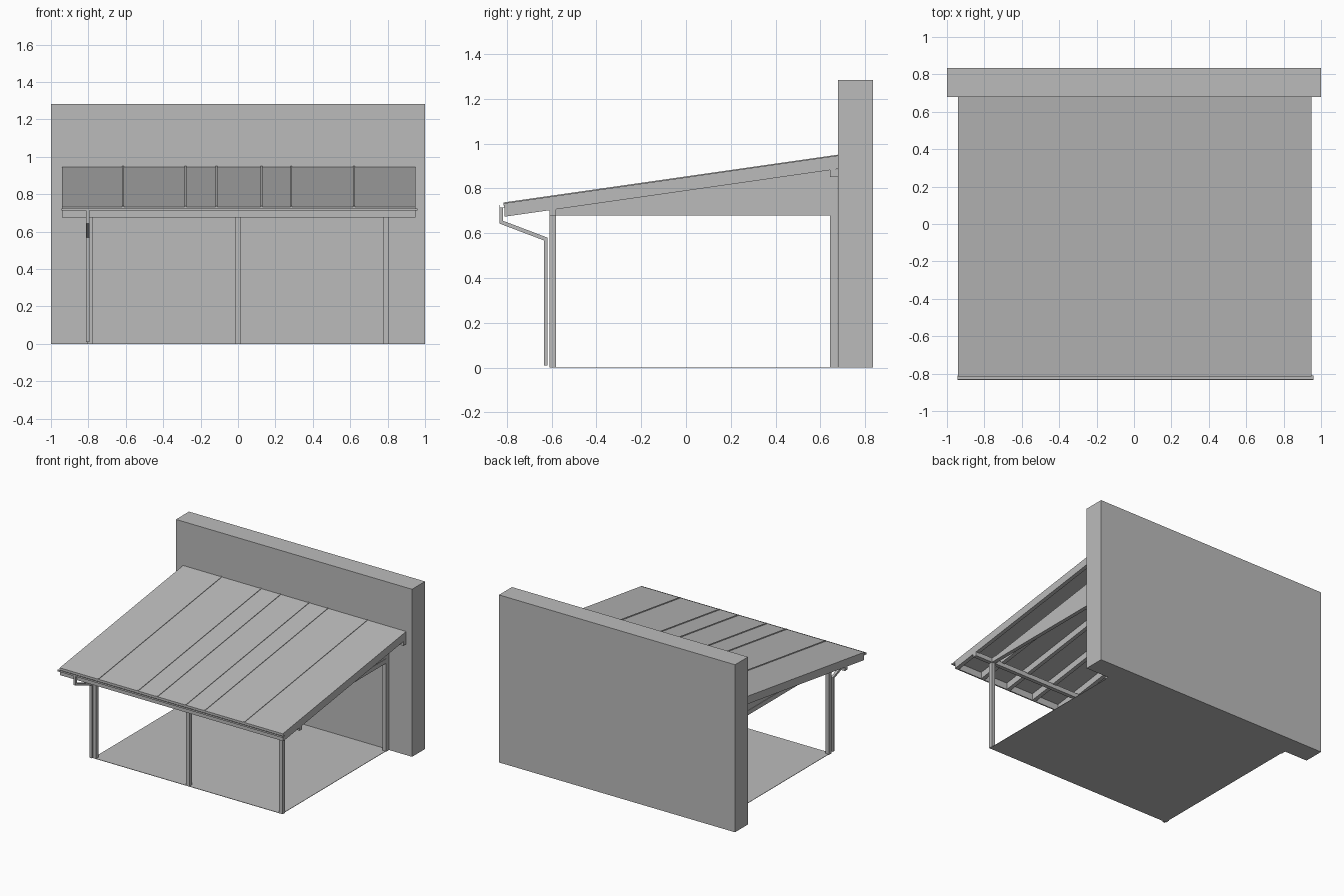
import bpy

if "Cube" in bpy.data.objects:
    bpy.data.objects.remove(bpy.data.objects["Cube"], do_unlink=True)

grey = bpy.data.materials.new("plain grey")
grey.use_nodes = True
colour = (0.5, 0.5, 0.5, 1)
grey.diffuse_color = colour
grey.node_tree.nodes["Principled BSDF"].inputs["Base Color"].default_value = colour


def prism(name, x0, x1, profile):
    """Extrude a side profile of (y, z) points from x0 to x1."""
    n = len(profile)
    verts = [(x, y, z) for x in (x0, x1) for y, z in profile]
    faces = [tuple(reversed(range(n))), tuple(range(n, 2 * n))]
    faces += [(i, (i + 1) % n, (i + 1) % n + n, i + n) for i in range(n)]
    mesh = bpy.data.meshes.new(name)
    mesh.from_pydata(verts, [], faces)
    mesh.materials.append(grey)
    obj = bpy.data.objects.new(name, mesh)
    bpy.context.collection.objects.link(obj)
    return obj


def box(name, x0, x1, y0, y1, z0, z1):
    return prism(name, x0, x1, [(y0, z0), (y1, z0), (y1, z1), (y0, z1)])


def sloped(name, x0, x1, y0, y1, low, high):
    """Bar following the roof pitch, low and high measured below the roof top."""
    def top(y):
        return 0.733 + (y + 0.815) * 0.143
    return prism(name, x0, x1, [(y0, top(y0) + low), (y1, top(y1) + low),
                                (y1, top(y1) + high), (y0, top(y0) + high)])


# House wall and patio
box("house_wall", -1, 1, 0.678, 0.835, 0, 1.283)
box("patio_floor", -0.8, 0.8, -0.61, 0.678, 0, 0.003)

# Posts and the beams they carry
for x in (-0.79, 0, 0.79):
    box("front_post", x - 0.015, x + 0.015, -0.61, -0.58, 0, 0.69)
    box("back_post", x - 0.015, x + 0.015, 0.643, 0.676, 0, 0.86)
box("front_beam", -0.94, 0.95, -0.61, -0.58, 0.678, 0.712)
box("wall_beam", -0.94, 0.95, 0.643, 0.678, 0.85, 0.885)

# Side tie beams with triangular infill panels
for x in (-0.79, 0.79):
    box("side_tie_beam", x - 0.015, x + 0.015, -0.58, 0.643, 0.678, 0.712)
    prism("side_infill", x - 0.012, x + 0.012,
          [(-0.56, 0.711), (0.643, 0.711), (0.643, 0.885)])

# Rafters and front fascia
for i in range(9):
    x = -0.925 + i * 0.2325
    sloped("rafter", x - 0.015, x + 0.015, -0.8, 0.678, -0.06, -0.008)
box("fascia", -0.94, 0.95, -0.81, -0.8, 0.675, 0.725)

# Roof sheet with raised seams
sloped("roof_sheet", -0.94, 0.95, -0.815, 0.678, -0.01, 0)
for x in (-0.615, -0.28, -0.115, 0.125, 0.285, 0.62):
    sloped("roof_seam", x - 0.005, x + 0.005, -0.815, 0.678, 0, 0.004)

# Gutter trough
prism("gutter", -0.945, 0.96, [(-0.833, 0.725), (-0.833, 0.712), (-0.81, 0.712),
                               (-0.81, 0.725), (-0.813, 0.725), (-0.813, 0.715),
                               (-0.83, 0.715), (-0.83, 0.725)])

# Downpipe bending back to the front post
prism("downpipe", -0.812, -0.794,
      [(-0.833, 0.715), (-0.833, 0.643), (-0.635, 0.568), (-0.635, 0.01),
       (-0.618, 0.01), (-0.618, 0.58), (-0.816, 0.655), (-0.816, 0.715)])
